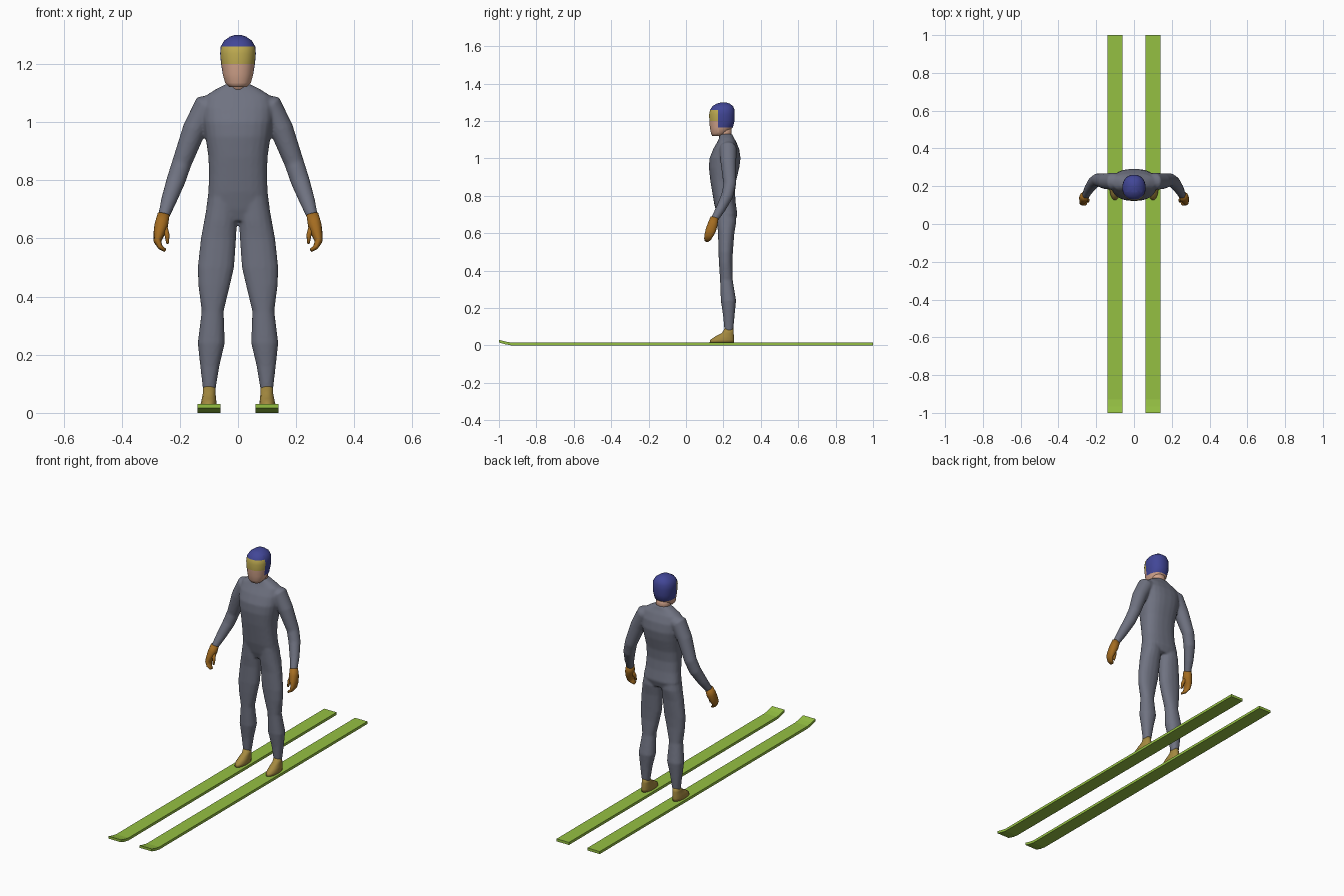
import bpy, bmesh, math
from mathutils import Vector

cube = bpy.data.objects.get("Cube")
if cube:
    bpy.data.objects.remove(cube, do_unlink=True)


def material(name, rgb):
    mat = bpy.data.materials.new(name)
    mat.use_nodes = True
    mat.diffuse_color = (*rgb, 1)
    bsdf = next(n for n in mat.node_tree.nodes if n.type == 'BSDF_PRINCIPLED')
    bsdf.inputs["Base Color"].default_value = (*rgb, 1)
    return mat


SUIT = material("suit_grey", (0.16, 0.17, 0.22))
CAP = material("cap_blue", (0.054, 0.062, 0.31))
GOGGLES = material("goggle_yellow", (0.51, 0.40, 0.08))
SKIN = material("skin", (0.65, 0.37, 0.26))
GLOVE = material("glove_brown", (0.37, 0.15, 0.015))
BOOT = material("boot_tan", (0.37, 0.25, 0.05))
SKI = material("ski_green", (0.30, 0.53, 0.055))


def ellipse(rx, ry, power, sides):
    """Rounded-box outline: power 2 is an ellipse, higher is squarer."""
    for i in range(sides):
        a = math.tau * (i + 0.5) / sides
        c, s = math.cos(a), math.sin(a)
        e = 2 / power
        yield (math.copysign(abs(c) ** e, c) * rx, math.copysign(abs(s) ** e, s) * ry)


def loft(bm, stations, side=1, power=2, sides=16, level=False):
    """Skin rings along stations (x, y, z, rx, ry); level keeps rings flat."""
    points = [Vector((p[0] * side, p[1], p[2])) for p in stations]
    rings = []
    for i, p in enumerate(stations):
        u, v = Vector((1, 0, 0)), Vector((0, 1, 0))
        if not level:
            t = points[min(i + 1, len(points) - 1)] - points[max(i - 1, 0)]
            u = v.cross(t).normalized()
            v = t.cross(u).normalized()
        rings.append([bm.verts.new(points[i] + u * a + v * b)
                      for a, b in ellipse(p[3], p[4], power, sides)])
    for low, high in zip(rings, rings[1:]):
        for j in range(sides):
            k = (j + 1) % sides
            bm.faces.new((low[j], low[k], high[k], high[j]))
    bm.faces.new(rings[0])
    bm.faces.new(rings[-1])
    bmesh.ops.recalc_face_normals(bm, faces=bm.faces[:])


def finish(bm, name, mats, smooth=True):
    mesh = bpy.data.meshes.new(name)
    for mat in mats:
        mesh.materials.append(mat)
    for f in bm.faces:
        f.smooth = smooth
    bm.to_mesh(mesh)
    bm.free()
    obj = bpy.data.objects.new(name, mesh)
    bpy.context.collection.objects.link(obj)
    return obj


# Torso: z, front y, back y, half width
torso = [(0.66, 0.18, 0.262, 0.095), (0.70, 0.165, 0.275, 0.11),
         (0.76, 0.15, 0.266, 0.102), (0.82, 0.14, 0.262, 0.10),
         (0.88, 0.13, 0.268, 0.102), (0.95, 0.122, 0.285, 0.112),
         (1.0, 0.125, 0.292, 0.12), (1.05, 0.145, 0.285, 0.122),
         (1.09, 0.168, 0.268, 0.112), (1.112, 0.178, 0.255, 0.078),
         (1.13, 0.182, 0.248, 0.042)]
leg = [(0.052, 0.21, 0.75, 0.048, 0.05), (0.06, 0.217, 0.66, 0.057, 0.052),
       (0.067, 0.215, 0.6, 0.061, 0.044), (0.076, 0.212, 0.5, 0.063, 0.039),
       (0.082, 0.212, 0.44, 0.055, 0.036), (0.087, 0.216, 0.35, 0.038, 0.034),
       (0.092, 0.227, 0.24, 0.047, 0.041), (0.097, 0.229, 0.16, 0.033, 0.031),
       (0.099, 0.229, 0.075, 0.021, 0.023)]
arm = [(0.06, 0.225, 1.06, 0.04, 0.04), (0.11, 0.225, 1.052, 0.046, 0.046),
       (0.15, 0.227, 0.975, 0.041, 0.042), (0.193, 0.234, 0.86, 0.034, 0.034),
       (0.213, 0.22, 0.8, 0.033, 0.032), (0.238, 0.185, 0.73, 0.027, 0.026),
       (0.257, 0.15, 0.672, 0.019, 0.02)]

# One-piece suit, fused into a continuous skin
bm = bmesh.new()
loft(bm, [(0, (f + b) / 2, z, w, (b - f) / 2) for z, f, b, w in torso],
     power=2.5, sides=24, level=True)
for side in (1, -1):
    loft(bm, leg, side, power=2.2, level=True)
    loft(bm, arm, side)
suit = finish(bm, "ski_suit", [SUIT])
remesh = suit.modifiers.new("fuse", 'REMESH')
remesh.mode = 'VOXEL'
remesh.voxel_size = 0.006
remesh.use_smooth_shade = True
soften = suit.modifiers.new("soften", 'SMOOTH')
soften.factor = 0.5
soften.iterations = 4

# Neck
bm = bmesh.new()
loft(bm, [(0, 0.212, 1.1, 0.04, 0.034), (0, 0.208, 1.18, 0.04, 0.036)], level=True)
finish(bm, "neck", [SKIN])

# Head with cap and goggles as colour regions
head = [(1.12, 0.165, 0.03, 0.026), (1.135, 0.175, 0.045, 0.042),
        (1.165, 0.189, 0.053, 0.062), (1.2, 0.192, 0.059, 0.068),
        (1.235, 0.192, 0.062, 0.069), (1.26, 0.194, 0.06, 0.066),
        (1.28, 0.197, 0.048, 0.055), (1.294, 0.199, 0.028, 0.034),
        (1.3, 0.2, 0.009, 0.01)]
bm = bmesh.new()
loft(bm, [(0, y, z, rx, ry) for z, y, rx, ry in head], power=2.25, sides=20, level=True)
bmesh.ops.bisect_plane(bm, geom=bm.verts[:] + bm.edges[:] + bm.faces[:],
                       plane_co=(0, 0.17, 0), plane_no=(0, 1, 0))
for f in bm.faces:
    c = f.calc_center_median()
    if c.z > 1.26 or (c.y > 0.17 and c.z > 1.165):
        f.material_index = 1
    elif c.z > 1.2:
        f.material_index = 2
finish(bm, "head", [SKIN, CAP, GOGGLES])

palm = [(0.256, 0.152, 0.682, 0.021, 0.022), (0.264, 0.142, 0.645, 0.024, 0.027),
        (0.272, 0.132, 0.615, 0.019, 0.028), (0.277, 0.122, 0.59, 0.013, 0.024),
        (0.267, 0.115, 0.57, 0.009, 0.019), (0.251, 0.111, 0.559, 0.006, 0.012)]
thumb = [(0.257, 0.14, 0.65, 0.013, 0.013), (0.244, 0.126, 0.612, 0.009, 0.01),
         (0.242, 0.118, 0.583, 0.005, 0.006)]
boot = [(0.101, 0.191, 0.014, 0.026, 0.066), (0.101, 0.193, 0.03, 0.028, 0.064),
        (0.1, 0.206, 0.048, 0.025, 0.051), (0.099, 0.224, 0.068, 0.022, 0.031),
        (0.099, 0.229, 0.09, 0.021, 0.024)]
ski_profile = [(1, 0), (-0.93, 0), (-0.965, 0.006), (-1, 0.016),
               (-1, 0.03), (-0.965, 0.021), (-0.93, 0.015), (1, 0.015)]

for side, label in ((1, "left"), (-1, "right")):
    # Gloved hand with curled fingers and thumb
    bm = bmesh.new()
    loft(bm, palm, side, power=2.3, sides=12)
    loft(bm, thumb, side, sides=8)
    finish(bm, label + "_glove", [GLOVE])
    # Boot
    bm = bmesh.new()
    loft(bm, boot, side, power=2.2, level=True)
    finish(bm, label + "_boot", [BOOT])
    # Ski with upturned tip
    bm = bmesh.new()
    edge = bm.faces.new([bm.verts.new((side * 0.06, y, z)) for y, z in ski_profile])
    wide = bmesh.ops.extrude_face_region(bm, geom=[edge])
    bmesh.ops.translate(bm, vec=(side * 0.08, 0, 0),
                        verts=[g for g in wide["geom"] if isinstance(g, bmesh.types.BMVert)])
    bmesh.ops.recalc_face_normals(bm, faces=bm.faces[:])
    finish(bm, label + "_ski", [SKI], smooth=False)
